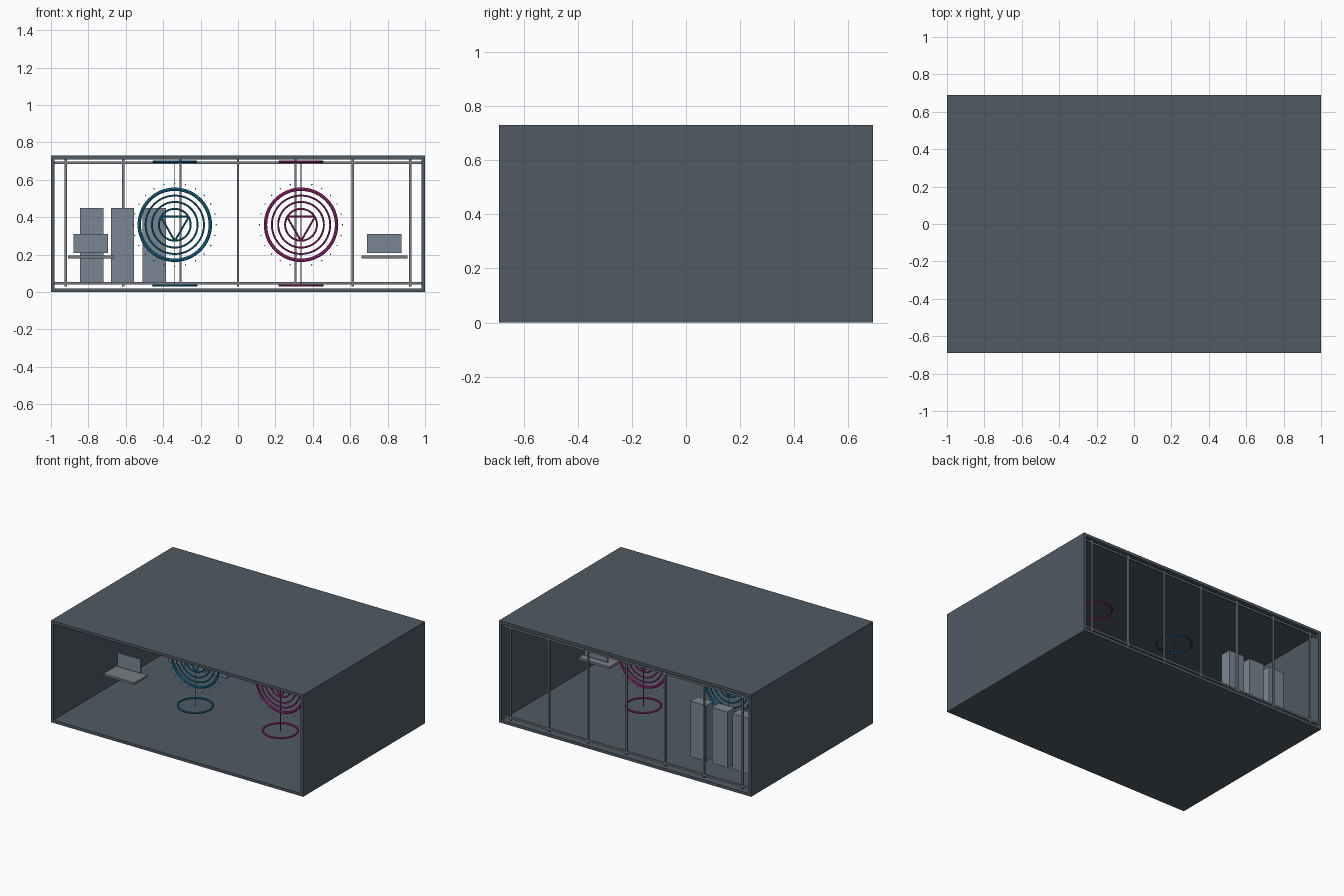
import bpy, math
from mathutils import Vector

if "Cube" in bpy.data.objects:
    bpy.data.objects.remove(bpy.data.objects["Cube"])


def material(name, rgb):
    m = bpy.data.materials.new(name)
    m.diffuse_color = (*rgb, 1)
    m.use_nodes = True
    m.node_tree.nodes["Principled BSDF"].inputs["Base Color"].default_value = m.diffuse_color
    return m


SLATE = material("slate", (0.08, 0.102, 0.127))
PANEL = material("blue_grey", (0.19, 0.24, 0.295))
STEEL = material("grey_metal", (0.19, 0.205, 0.23))
BLUE = material("cyan_blue", (0.008, 0.195, 0.36))
PINK = material("magenta", (0.42, 0.025, 0.25))


def finish(name, mat, smooth=False):
    ob = bpy.context.object
    ob.name = name
    ob.data.materials.append(mat)
    if smooth:
        bpy.ops.object.shade_smooth_by_angle()
    return ob


def box(name, mat, x, y, z):
    """Box from (min, max) pairs."""
    bpy.ops.mesh.primitive_cube_add(
        size=1, location=[(a + b) / 2 for a, b in (x, y, z)])
    ob = bpy.context.object
    ob.scale = [b - a for a, b in (x, y, z)]
    bpy.ops.object.transform_apply(location=False, rotation=False, scale=True)
    return finish(name, mat)


def ring(name, mat, loc, radius, tube, upright):
    bpy.ops.mesh.primitive_torus_add(
        location=loc, rotation=(math.pi / 2 if upright else 0, 0, 0),
        major_radius=radius, minor_radius=tube,
        major_segments=64, minor_segments=8)
    return finish(name, mat, True)


def rod(name, mat, a, b, radius):
    a, b = Vector(a), Vector(b)
    bpy.ops.mesh.primitive_cylinder_add(
        vertices=8, radius=radius, depth=(b - a).length, location=(a + b) / 2,
        rotation=(b - a).to_track_quat('Z', 'Y').to_euler())
    return finish(name, mat, True)


# Room shell, open at the front and back
D = (-0.69, 0.69)
box("floor", SLATE, (-1, 1), D, (0, 0.02))
box("ceiling", SLATE, (-1, 1), D, (0.71, 0.73))
for s, side in ((-1, "left"), (1, "right")):
    box(side + "_wall", SLATE, sorted((s * 0.98, s)), D, (0.02, 0.71))

# Window frame at the back: two rails and seven mullions
for name, z in (("bottom_rail", 0.047), ("top_rail", 0.692)):
    box(name, STEEL, (-0.98, 0.98), (0.665, 0.677), (z - 0.006, z + 0.006))
for i in range(7):
    x = (i - 3) * 0.307
    box("mullion", STEEL, (x - 0.006, x + 0.006), (0.665, 0.677), (0.03, 0.71))

# Equipment cabinets
for x in (-0.782, -0.617, -0.448):
    box("cabinet", PANEL, (x - 0.062, x + 0.062), (0.42, 0.5), (0.05, 0.45))

# Floating desks with screens on both sides
for x in (-0.787, 0.783):
    box("desk", STEEL, (x - 0.123, x + 0.123), (-0.226, -0.075), (0.18, 0.195))
    box("screen", PANEL, (x - 0.092, x + 0.092), (-0.11, -0.1), (0.21, 0.31))

# Ring emblems: concentric rings, triangle, dots, floor and ceiling rings
ZC = 0.36
for x, mat in ((-0.338, BLUE), (0.337, PINK)):
    c = (x, 0, ZC)
    ring("outer_ring", mat, c, 0.19, 0.009, True)
    for r in (0.156, 0.122, 0.085):
        ring("inner_ring", mat, c, r, 0.005, True)
    pts = [(x + 0.087 * math.cos(a), 0, ZC + 0.087 * math.sin(a))
           for a in (math.radians(d) for d in (30, 150, 270))]
    for i in range(3):
        rod("triangle_bar", mat, pts[i], pts[(i + 1) % 3], 0.005)
    for i in range(24):
        a = i * math.tau / 24
        bpy.ops.mesh.primitive_ico_sphere_add(
            subdivisions=1, radius=0.004,
            location=(x + 0.222 * math.cos(a), 0, ZC + 0.222 * math.sin(a)))
        finish("dot", mat)
    for name, z in (("floor_ring", 0.035), ("ceiling_ring", 0.697)):
        ring(name, mat, (x, 0, z), 0.115, 0.006, False)
    rod("center_rod", mat, (x, 0, 0.03), (x, 0, 0.7), 0.002)
